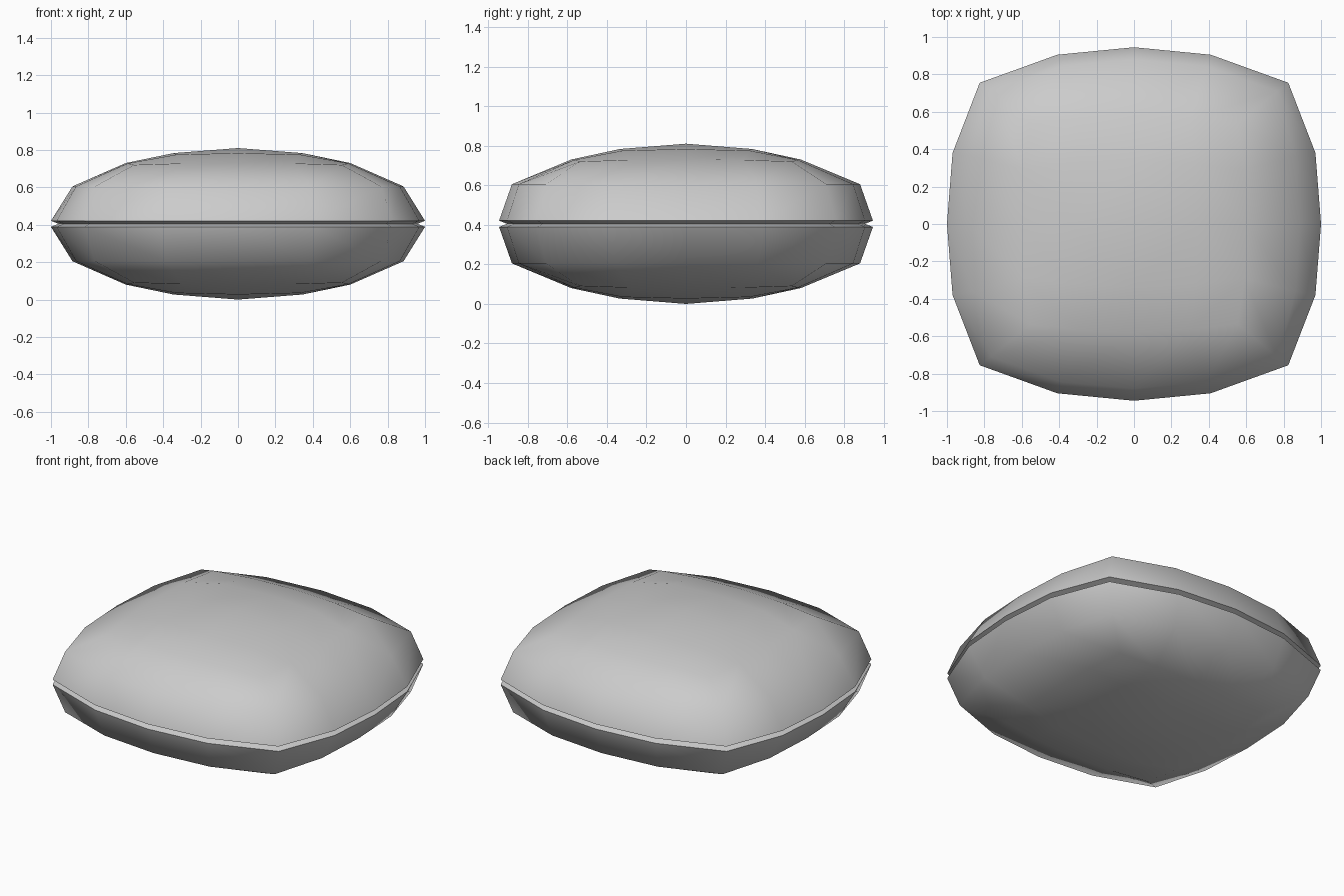
import bpy, bmesh, math

if "Cube" in bpy.data.objects:
    bpy.data.objects.remove(bpy.data.objects["Cube"])

MID = 0.405  # height of the seam


def full_ring(quarter):
    """Mirror a quarter outline (from +x axis to +y axis) into a closed ring."""
    a = quarter
    b = [(-x, y, z) for x, y, z in reversed(a)][1:]
    half = a + b
    return half + [(-x, -y, z) for x, y, z in half[1:-1]]


# Quarter outlines; z is the distance from the seam plane
groove = [(0.96, 0, 0), (0.93, 0.36, 0), (0.79, 0.72, 0), (0.39, 0.87, 0), (0, 0.905, 0)]
rim = [(1, 0, .016), (.97, .38, .016), (.825, .755, .016), (.41, .905, .016), (0, .945, .016)]
side = [(.885, 0, .2), (.865, .36, .2), (.765, .71, .2), (.385, .845, .2), (0, .88, .2)]
edge = [(.6, 0, .325), (.59, .29, .323), (.555, .535, .315), (.30, .565, .323), (0, .58, .325)]
inner = [(.345, 0, .378), (.33, .32, .37), (0, .335, .378)]

bm = bmesh.new()


def add_ring(quarter, s):
    return [bm.verts.new((x, y, MID + s * z)) for x, y, z in full_ring(quarter)]


seam = add_ring(groove, 1)
for s in (1, -1):
    # Bulging wall from the seam groove up to the cap
    rings = [seam] + [add_ring(q, s) for q in (rim, side, edge)]
    for lo, hi in zip(rings, rings[1:]):
        for i in range(16):
            j = (i + 1) % 16
            bm.faces.new((lo[i], lo[j], hi[j], hi[i]))
    # Cap: 4 x 4 quads around a centre point
    outer, ins = rings[-1], add_ring(inner, s)
    mid = bm.verts.new((0, 0, MID + s * MID))
    for k in range(4):
        o, n = 4 * k, 2 * k
        c = ins[n + 1]
        a, b = ins[n], ins[(n + 2) % 8]
        bm.faces.new((outer[o], outer[o + 1], c, a))
        bm.faces.new((outer[o + 1], outer[o + 2], outer[o + 3], c))
        bm.faces.new((outer[o + 3], outer[(o + 4) % 16], b, c))
        bm.faces.new((a, c, b, mid))

bmesh.ops.recalc_face_normals(bm, faces=bm.faces)
mesh = bpy.data.meshes.new("cushion")
bm.to_mesh(mesh)
bm.free()
cushion = bpy.data.objects.new("cushion", mesh)
bpy.context.collection.objects.link(cushion)

# Smooth upholstery with a crisp seam
bpy.context.view_layer.objects.active = cushion
cushion.select_set(True)
bpy.ops.object.shade_smooth_by_angle(angle=math.radians(65))
